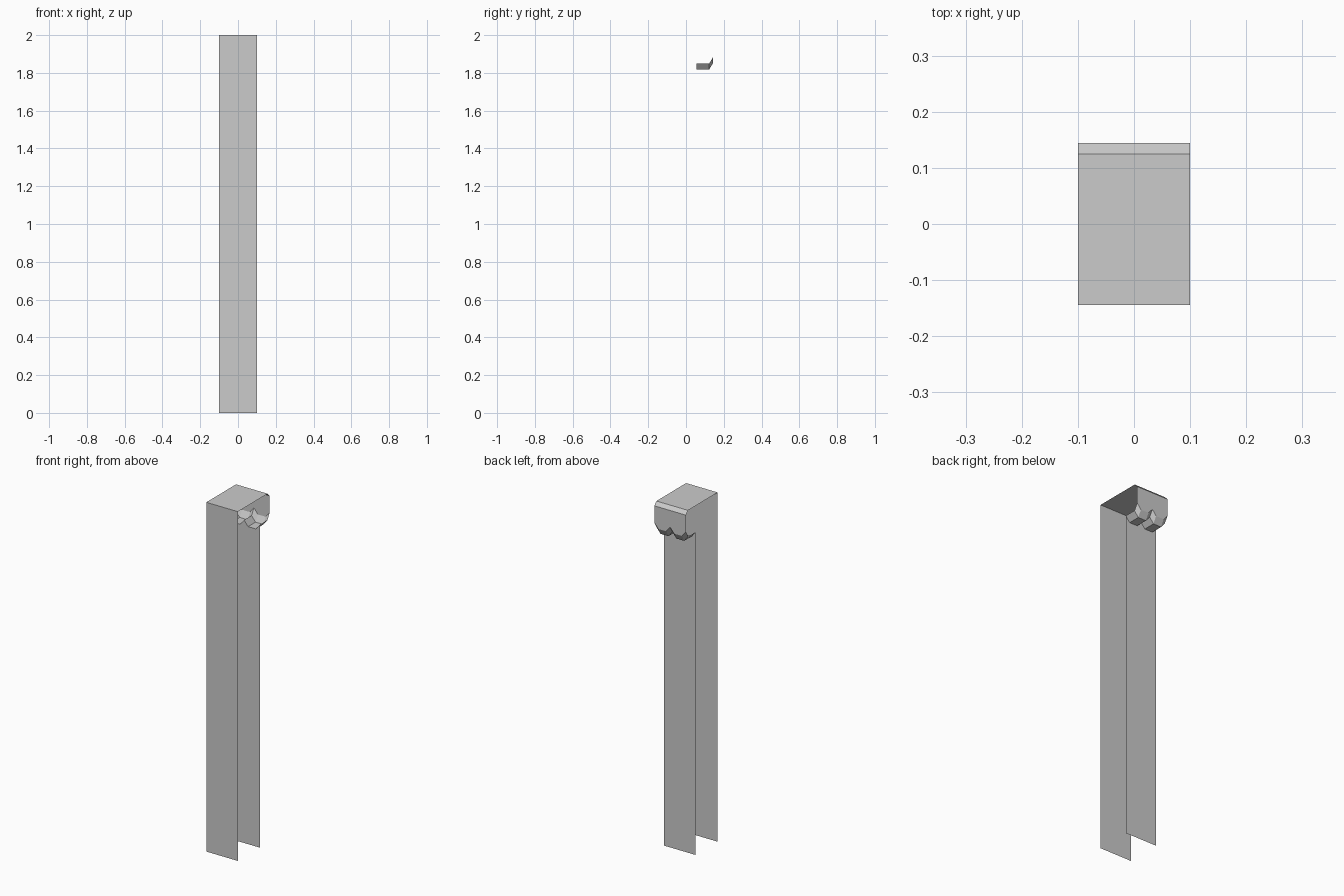
import bpy, bmesh, math

if "Cube" in bpy.data.objects:
    bpy.data.objects.remove(bpy.data.objects["Cube"])

LOBE_DEPTH = 0.031
# x columns and how far the scallop hangs at each one (two trapezoid lobes)
COLUMNS = [(-0.1, 0), (-0.075, 1), (-0.025, 1), (0, 0),
           (0.025, 1), (0.075, 1), (0.1, 0)]


def sheet(name, profile):
    """Sweep an open (y, z, scallop weight) profile across the columns."""
    bm = bmesh.new()
    rows = [[bm.verts.new((x, y, z - LOBE_DEPTH * drop * w)) for y, z, w in profile]
            for x, drop in COLUMNS]
    for a, b in zip(rows, rows[1:]):
        for i in range(len(profile) - 1):
            bm.faces.new((a[i], b[i], b[i + 1], a[i + 1]))
    # merge coplanar strips into clean flat panels
    bmesh.ops.dissolve_limit(bm, angle_limit=math.radians(1),
                             verts=bm.verts[:], edges=bm.edges[:])
    bm.normal_update()
    mesh = bpy.data.meshes.new(name)
    bm.to_mesh(mesh)
    bm.free()
    obj = bpy.data.objects.new(name, mesh)
    bpy.context.collection.objects.link(obj)
    return obj


# front panel, top and chamfered back flap with scalloped lower edge
sheet("front_panel", [(-0.144, 0, 0), (-0.144, 2, 0)])
sheet("top_cap", [(-0.144, 2, 0), (0.125, 2, 0), (0.144, 1.98, 0)])
sheet("back_flap", [(0.144, 1.98, 0), (0.144, 1.885, 1)])

# scalloped moulding under the flap
sheet("scalloped_moulding", [(0.144, 1.885, 1), (0.123, 1.849, 1), (0.055, 1.849, 1)])

# recessed back panel
sheet("back_panel", [(0.055, 1.849, 1), (0.055, 0, 0)])
